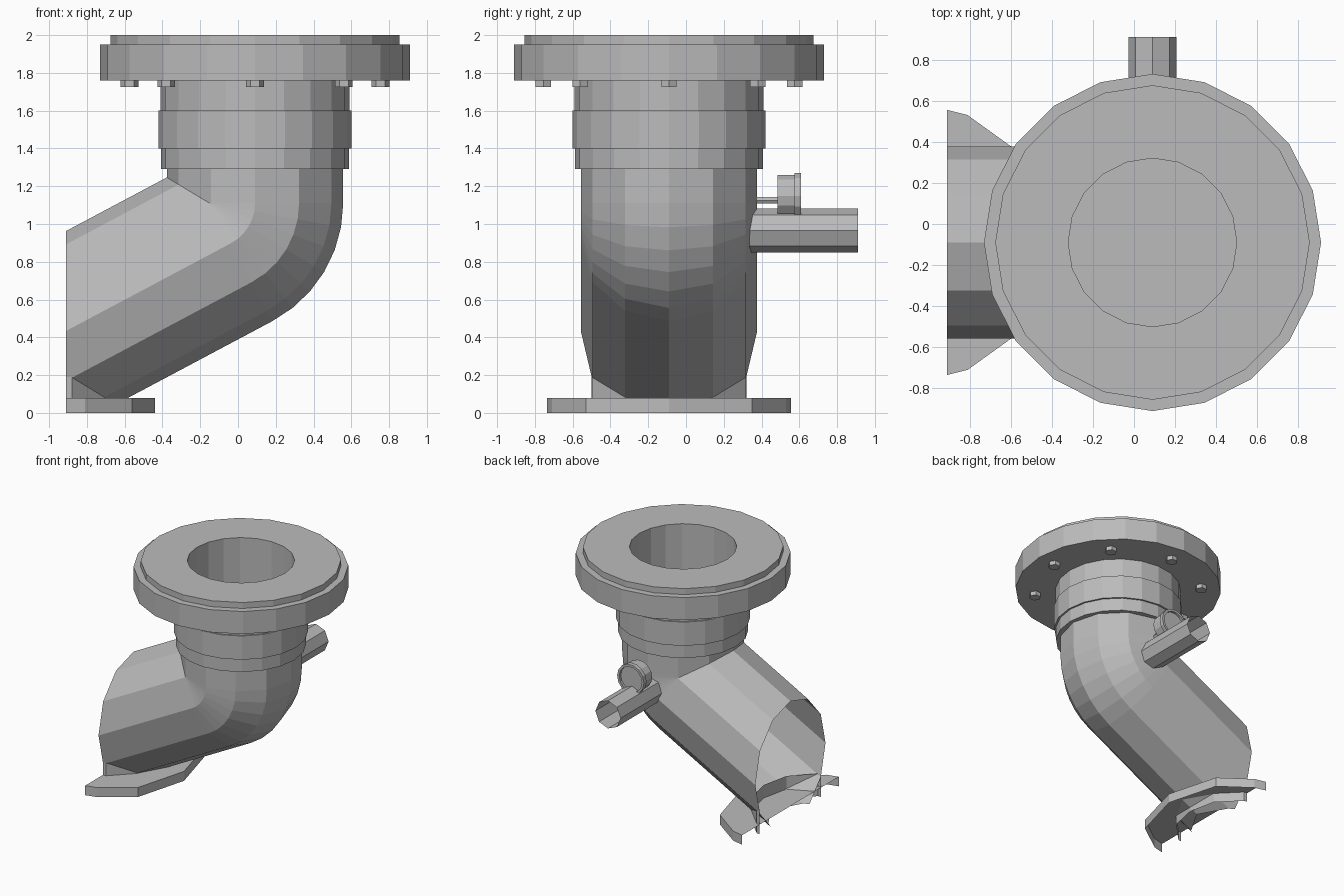
import bpy, bmesh, math
from mathutils import Vector

if "Cube" in bpy.data.objects:
    bpy.data.objects.remove(bpy.data.objects["Cube"])

CX, CY = 0.09, -0.09          # vertical axis of the pipe
WALL_X = -0.91                # plane where the lower pipe and foot are cut off

grey = bpy.data.materials.new("pipe grey")
grey.diffuse_color = (0.5, 0.5, 0.5, 1)
grey.use_nodes = True
grey.node_tree.nodes["Principled BSDF"].inputs["Base Color"].default_value = grey.diffuse_color


def finish(name, bm, recalc=True):
    if recalc:
        bmesh.ops.recalc_face_normals(bm, faces=bm.faces[:])
    me = bpy.data.meshes.new(name)
    bm.to_mesh(me)
    bm.free()
    me.materials.append(grey)
    ob = bpy.data.objects.new(name, me)
    bpy.context.collection.objects.link(ob)
    return ob


def loft(bm, rings, cap_start=False, cap_end=False):
    """Skin a list of closed rings of points."""
    vs = [[bm.verts.new(p) for p in r] for r in rings]
    n = len(vs[0])
    for a, b in zip(vs, vs[1:]):
        for i in range(n):
            j = (i + 1) % n
            bm.faces.new((a[i], a[j], b[j], b[i]))
    if cap_start:
        bm.faces.new(vs[0][::-1])
    if cap_end:
        bm.faces.new(vs[-1])


def lathe(name, profile, n, axis="z", centre=(CX, CY, 0), caps=(True, True), turn=0.0):
    """Turn (radius, height) pairs around the z or y axis."""
    c = Vector(centre)
    rings = []
    for r, h in profile:
        ring = []
        for i in range(n):
            a = math.tau * i / n + turn
            u, v = r * math.cos(a), r * math.sin(a)
            ring.append(c + (Vector((u, v, h)) if axis == "z" else Vector((u, h, v))))
        rings.append(ring)
    bm = bmesh.new()
    loft(bm, rings, *caps)
    return finish(name, bm)


# top flange, neck bands and bore with a flat floor
lathe("flange_and_neck", [
    (0.45, 1.29), (0.497, 1.29), (0.497, 1.40), (0.512, 1.40), (0.512, 1.60),
    (0.50, 1.60), (0.50, 1.76), (0.82, 1.76), (0.82, 1.95), (0.765, 1.95),
    (0.765, 2.0), (0.41, 2.0), (0.41, 1.36)], 20, caps=(False, True))

# bolts below the flange
for k in range(8):
    a = math.tau * k / 8
    lathe(f"bolt_{k + 1}", [(0.047, 1.725), (0.047, 1.77)], 6,
          centre=(CX + 0.665 * math.cos(a), CY + 0.665 * math.sin(a), 0))

# elbow pipe: straight down, six-step bend, then sloping away to the left
R, BEND, SWEEP, STEPS, SIDES = 0.467, 0.24, math.radians(62), 6, 12
pivot = Vector((CX - BEND, CY, 1.11))


def pipe_ring(angle, shift):
    out = Vector((math.cos(angle), 0, -math.sin(angle)))
    along = Vector((-math.sin(angle), 0, -math.cos(angle)))
    c = pivot + out * BEND + along * shift
    return [c + out * R * math.cos(math.tau * i / SIDES)
            + Vector((0, R * math.sin(math.tau * i / SIDES), 0)) for i in range(SIDES)]


bm = bmesh.new()
loft(bm, [pipe_ring(0, -0.2)]
     + [pipe_ring(SWEEP * s / STEPS, 0) for s in range(STEPS + 1)]
     + [pipe_ring(SWEEP, 1.6)])
bmesh.ops.recalc_face_normals(bm, faces=bm.faces[:])
for co, no in (((WALL_X, 0, 0), (-1, 0, 0)), ((0, 0, 0.0), (0, 0, -1))):
    bmesh.ops.bisect_plane(bm, geom=bm.verts[:] + bm.edges[:] + bm.faces[:],
                           plane_co=co, plane_no=no, clear_outer=True)
finish("elbow_pipe", bm, recalc=False)


def half_outline(pts):
    """Mirror (x, offset) points about the pipe's middle plane."""
    return [(x, CY + o) for x, o in pts] + [(x, CY - o) for x, o in pts[::-1] if o > 0]


def skirt(name, pts, z0, z1, top):
    bm = bmesh.new()
    line = half_outline(pts)
    lo = [bm.verts.new((x, y, z0)) for x, y in line]
    hi = [bm.verts.new((x, y, z1)) for x, y in line]
    for i in range(len(line) - 1):
        bm.faces.new((lo[i + 1], lo[i], hi[i], hi[i + 1]))
    if top:
        bm.faces.new(hi[::-1])
    finish(name, bm, recalc=False)


# foot plate (open underneath and at the cut) and the collar joining it to the pipe
skirt("foot_plate", [(WALL_X, 0.645), (-0.81, 0.62), (-0.56, 0.44), (-0.44, 0)], 0, 0.08, True)
skirt("foot_collar", [(WALL_X, 0.41), (-0.88, 0.407), (-0.71, 0.235), (-0.66, 0)], 0, 0.19, False)

# side outlet, open at its far end
lathe("side_outlet", [(0.117, 0.3), (0.117, 0.91)], 8, "y", (CX, 0, 0.965), (False, False))

# gauge with stem and recessed dial
lathe("gauge_stem", [(0.02, 0.33), (0.02, 0.50)], 6, "y", (CX, 0, 1.125))
lathe("gauge", [(0.115, 0.485), (0.115, 0.575), (0.125, 0.575), (0.125, 0.61),
                (0.105, 0.61), (0.105, 0.59)], 14, "y", (CX, 0, 1.147))
